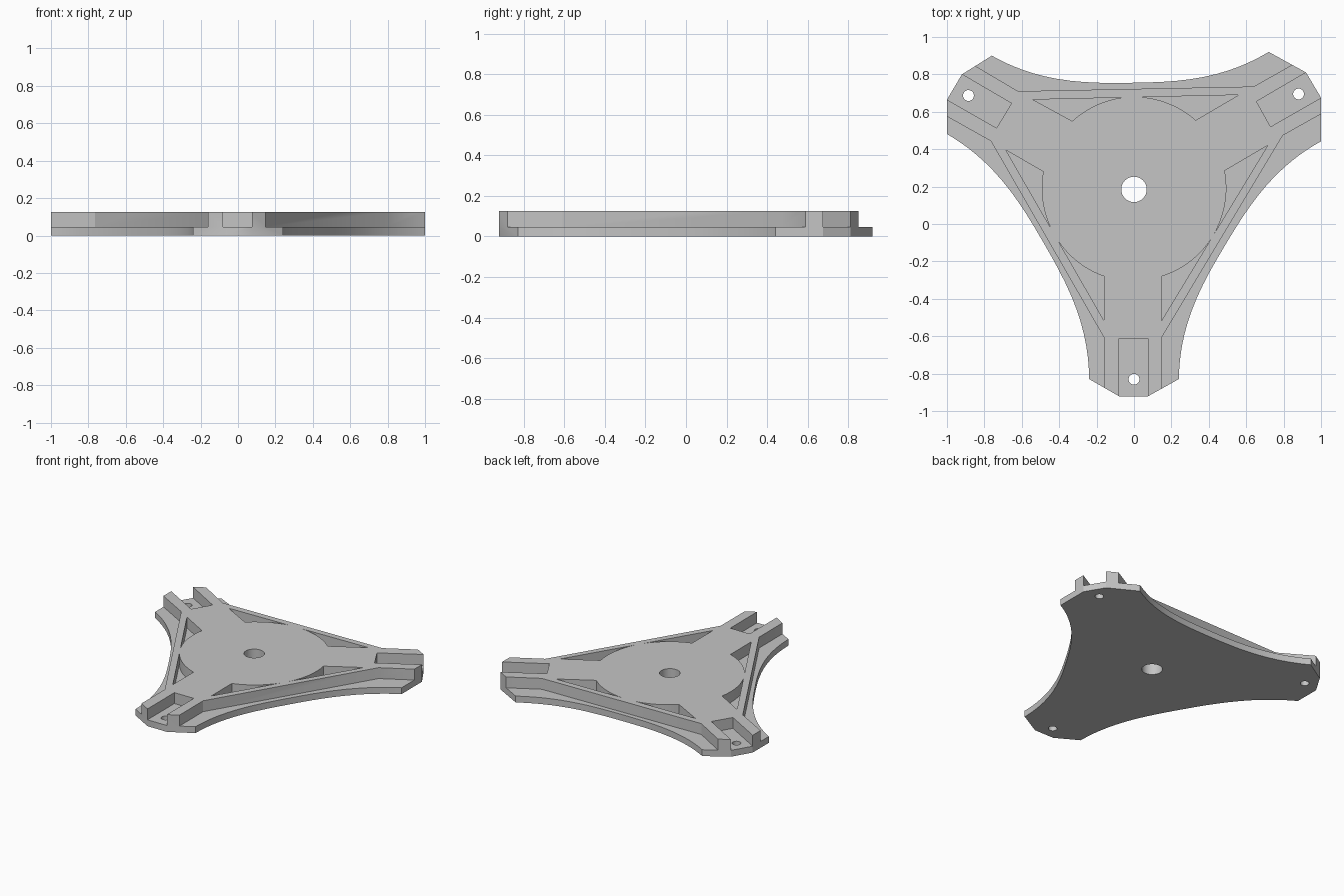
import bpy, bmesh, math
from mathutils import Vector

if "Cube" in bpy.data.objects:
    bpy.data.objects.remove(bpy.data.objects["Cube"])

STEP, TOP = 0.046, 0.125
HUB, HUB_R = Vector((0, 0.185)), 0.49

grey = bpy.data.materials.new("light grey")
grey.use_nodes = True
colour = (0.56, 0.56, 0.56, 1)
grey.diffuse_color = colour
grey.node_tree.nodes["Principled BSDF"].inputs["Base Color"].default_value = colour


def scoop(p, q, depth, n=28):
    """Edge from p to q bowed to its left, steep at the ends and flat in the middle."""
    p, q = Vector(p), Vector(q)
    left = Vector((p.y - q.y, q.x - p.x)).normalized()
    us = [-math.cos(math.pi * i / n) for i in range(n + 1)]
    return [p.lerp(q, (1 + u) / 2) + left * depth * (1 - abs(u) ** 2.8) for u in us]


def hub_arc(p, q, n=12):
    """Points around the hub from p to q, easing between their radii."""
    a, b = Vector(p) - HUB, Vector(q) - HUB
    turn = -a.angle_signed(b)
    start = math.atan2(a.y, a.x)
    pts = []
    for i in range(n + 1):
        t = i / n
        r = a.length * (1 - t) + b.length * t
        ang = start + turn * t
        pts.append(HUB + Vector((math.cos(ang), math.sin(ang))) * r)
    return pts


def prism(name, points, z0, z1):
    bm = bmesh.new()
    face = bm.faces.new([bm.verts.new((p[0], p[1], z0)) for p in points])
    ext = bmesh.ops.extrude_face_region(bm, geom=[face])["geom"]
    top = [v for v in ext if isinstance(v, bmesh.types.BMVert)]
    bmesh.ops.translate(bm, verts=top, vec=(0, 0, z1 - z0))
    bmesh.ops.recalc_face_normals(bm, faces=bm.faces)
    mesh = bpy.data.meshes.new(name)
    bm.to_mesh(mesh)
    bm.free()
    mesh.materials.append(grey)
    ob = bpy.data.objects.new(name, mesh)
    bpy.context.collection.objects.link(ob)
    return ob


def circle(c, r, n=32):
    return [(c[0] + r * math.cos(math.tau * i / n), c[1] + r * math.sin(math.tau * i / n))
            for i in range(n)]


def cut(target, points, z0):
    """Remove a prism that rises from z0 past the top."""
    tool = prism("cutter", points, z0, TOP + 0.1)
    mod = target.modifiers.new("cut", "BOOLEAN")
    mod.operation, mod.object, mod.solver = "DIFFERENCE", tool, "EXACT"
    bpy.context.view_layer.objects.active = target
    bpy.ops.object.modifier_apply(modifier=mod.name)
    bpy.data.objects.remove(tool)


# Full-height plate: three blunt arm ends joined by concave edges
arms = [[(-0.24, -0.829), (-0.08, -0.921), (0.075, -0.921), (0.24, -0.829)],
        [(1, 0.442), (1, 0.675), (0.92, 0.81), (0.72, 0.92)],
        [(-0.76, 0.90), (-0.92, 0.80), (-1, 0.665), (-1, 0.481)]]
outline = []
for i, arm in enumerate(arms):
    outline += arm[:3] + scoop(arm[3], arms[(i + 1) % 3][0], 0.155)[:-1]
plate = prism("tri_arm_plate", outline, 0, TOP)

# Centre bore and arm bolt holes
for c, r in ((HUB, 0.068), ((0, -0.83), 0.029), ((0.88, 0.695), 0.029), ((-0.885, 0.687), 0.029)):
    cut(plate, circle(c, r), -0.1)

# Ledges along the three sides: rim end, two bends, rim end
ledges = [((0.147, -0.88), (0.147, -0.608), (0.795, 0.473), (1, 0.588)),
          ((0.845, 0.851), (0.64, 0.735), (-0.62, 0.71), (-0.848, 0.845)),
          ((-1, 0.575), (-0.765, 0.443), (-0.16, -0.608), (-0.16, -0.875))]
for points in ledges:
    a, b, c, d = map(Vector, points)
    cut(plate, [b + (a - b) * 3, b, c, c + (d - c) * 3], STEP)

# Open slots at the arm ends: inner corners pair with the arm end corners
slots = [((-0.08, -0.613), (0.075, -0.613)),
         ((0.73, 0.52), (0.655, 0.655)),
         ((-0.655, 0.645), (-0.735, 0.513))]
for arm, (a, b) in zip(arms, slots):
    a, b = Vector(a), Vector(b)
    cut(plate, [a, b, b + (Vector(arm[2]) - b) * 1.4, a + (Vector(arm[1]) - a) * 1.4], STEP)

# Pockets around the hub: tip and inner corner at each end of a side, half gap between
sides = [((0.147, -0.517), (0.147, -0.28), (0.715, 0.42), (0.485, 0.285), 0.02),
         ((0.56, 0.69), (0.33, 0.555), (-0.54, 0.665), (-0.33, 0.55), 0.052),
         ((-0.685, 0.395), (-0.485, 0.28), (-0.16, -0.517), (-0.16, -0.28), 0.038)]
for tip_a, in_a, tip_b, in_b, gap in sides:
    a, b = Vector(tip_a), Vector(tip_b)
    along = (b - a).normalized()
    foot = a + along * (HUB - a).dot(along)
    for tip, inner, end in ((a, in_a, foot - along * gap), (b, in_b, foot + along * gap)):
        cut(plate, [tip] + hub_arc(inner, end), STEP)

# Smooth the curved walls, keep the edges sharp
bpy.ops.object.select_all(action="DESELECT")
plate.select_set(True)
bpy.context.view_layer.objects.active = plate
bpy.ops.object.shade_smooth_by_angle(angle=math.radians(30))
